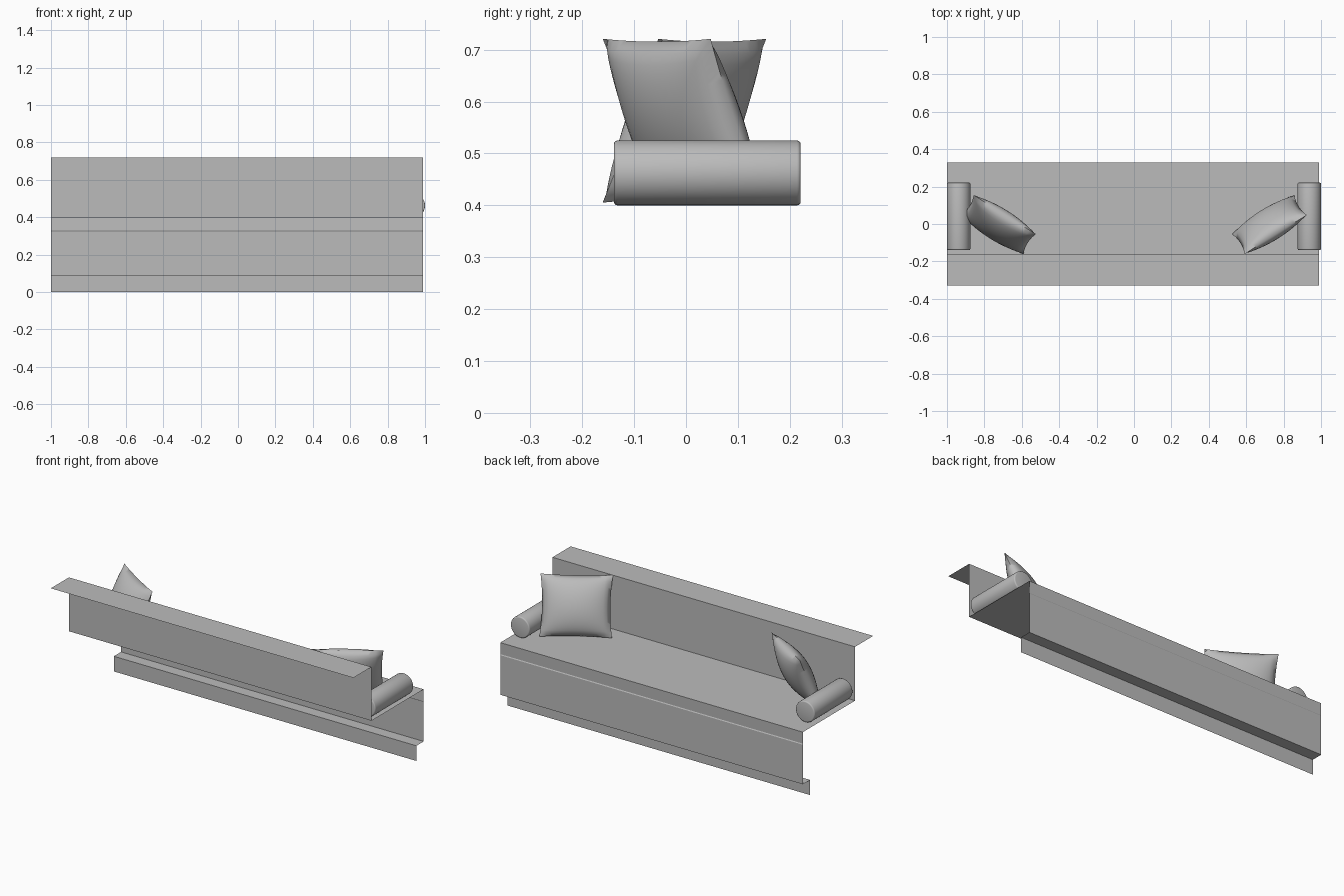
import bpy, bmesh, math
from mathutils import Vector, Matrix

cube = bpy.data.objects.get("Cube")
if cube:
    bpy.data.objects.remove(cube, do_unlink=True)

# One plain upholstery colour
grey = bpy.data.materials.new("upholstery grey")
grey.use_nodes = True
colour = (0.5, 0.5, 0.5, 1)
grey.diffuse_color = colour
grey.node_tree.nodes["Principled BSDF"].inputs["Base Color"].default_value = colour


def finish(name, bm, angle):
    mesh = bpy.data.meshes.new(name)
    bm.to_mesh(mesh)
    bm.free()
    obj = bpy.data.objects.new(name, mesh)
    bpy.context.collection.objects.link(obj)
    mesh.materials.append(grey)
    bpy.ops.object.select_all(action='DESELECT')
    obj.select_set(True)
    bpy.context.view_layer.objects.active = obj
    bpy.ops.object.shade_smooth_by_angle(angle=math.radians(angle))
    return obj


# Bench shell: a thin open (y, z) profile swept along x
profile = [(-0.33, 0.72), (-0.16, 0.72), (-0.16, 0.4), (0.33, 0.4),
           (0.327, 0.33), (0.33, 0.325), (0.33, 0.09), (0.262, 0.09), (0.262, 0)]
bm = bmesh.new()
rows = [[bm.verts.new((x, y, z)) for y, z in profile] for x in (-1, 0.99)]
for i in range(len(profile) - 1):
    bm.faces.new((rows[0][i], rows[0][i + 1], rows[1][i + 1], rows[1][i]))
finish("bench_shell", bm, 20)


# Bolster: a cylinder along y with softened rims
def bolster(name, side):
    bm = bmesh.new()
    place = Matrix.Translation((side * 0.9375, 0.041, 0.4625)) @ Matrix.Rotation(math.pi / 2, 4, 'X')
    bmesh.ops.create_cone(bm, cap_ends=True, segments=48, radius1=0.0625,
                          radius2=0.0625, depth=0.36, matrix=place)
    rims = [e for e in bm.edges if any(len(f.verts) > 4 for f in e.link_faces)]
    bmesh.ops.bevel(bm, geom=rims, offset=0.007, segments=3, affect='EDGES', profile=0.5)
    finish(name, bm, 40)


# Cushion: two bulged grids joined at the seam, leaning on the backrest
def cushion(name, side):
    half, puff, pinch = 0.196, 0.07, 0.012
    along = Vector((0.335 * side, 0.21, 0)).normalized()
    level = Vector((-along.y * side, along.x * side, 0)) * side
    lean = math.radians(21.8)
    up = Vector((0, 0, math.cos(lean))) - level * math.sin(lean)
    out = level * math.cos(lean) + Vector((0, 0, math.sin(lean)))
    centre = Vector((side * 0.724, -0.003, 0.563))
    bm = bmesh.new()
    for face_side in (1, -1):
        old = set(bm.verts)
        grid = bmesh.ops.create_grid(bm, x_segments=20, y_segments=20, size=1)
        for v in [v for v in grid["verts"] if v not in old]:
            a, b = v.co.x, v.co.y
            bulge = max(0, (1 - a * a) * (1 - b * b)) ** 0.55
            u = a * (half - pinch * (1 - b * b))
            w = b * (0.17 - pinch * 0.5 * (1 - a * a))
            v.co = centre + along * u + up * w + out * (face_side * puff * bulge)
    bmesh.ops.remove_doubles(bm, verts=bm.verts, dist=0.0005)
    bmesh.ops.recalc_face_normals(bm, faces=bm.faces)
    finish(name, bm, 75)


for label, side in (("left", 1), ("right", -1)):
    bolster(label + "_bolster", side)
    cushion(label + "_cushion", side)
